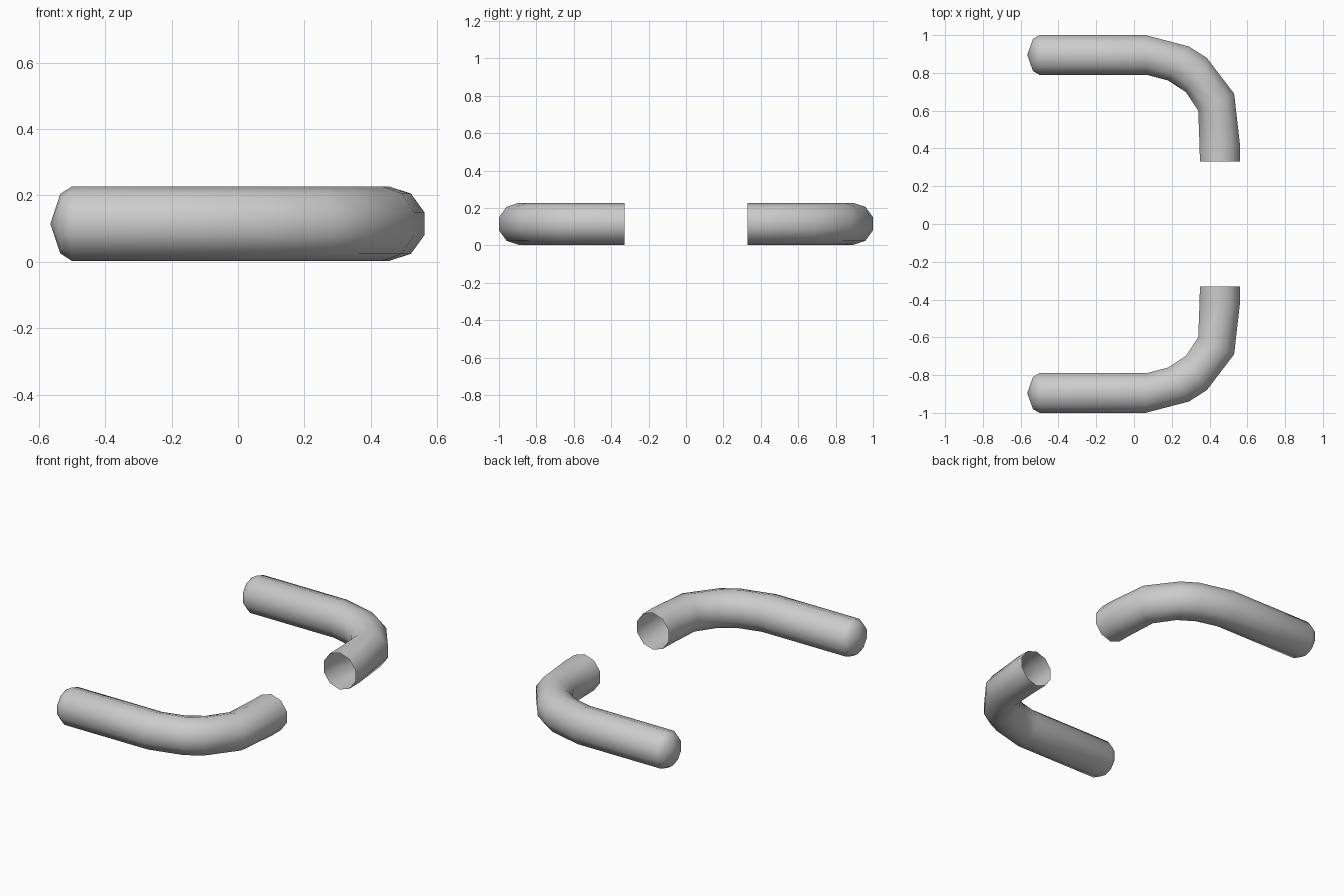
import bpy, bmesh, math
from mathutils import Vector

if "Cube" in bpy.data.objects:
    bpy.data.objects.remove(bpy.data.objects["Cube"])

SIDES = 10
RADIUS = 0.112
ZC = 0.115
FLAT = math.cos(math.radians(18))  # half width of the decagon / radius

# Cross-sections along the handle: (outer x, outer y, inner x, inner y, height scale)
SECTIONS = [
    (-0.535, 0.980, -0.535, 0.810, 0.80),
    (-0.500, 1.000, -0.500, 0.789, 1.0),
    (0.060, 1.000, 0.070, 0.789, 1.0),
    (0.290, 0.940, 0.180, 0.760, 1.0),
    (0.385, 0.880, 0.275, 0.698, 1.0),
    (0.530, 0.690, 0.340, 0.600, 1.0),
    (0.561, 0.420, 0.347, 0.420, 1.0),
    (0.561, 0.330, 0.349, 0.330, 1.0),
]


def curved_tube(name, side):
    bm = bmesh.new()
    # Decagonal rings swept round the bend
    rings = []
    for ox, oy, ix, iy, s in SECTIONS:
        outer, inner = Vector((ox, oy * side, ZC)), Vector((ix, iy * side, ZC))
        mid, half = (outer + inner) / 2, (outer - inner) / 2 / FLAT
        ring = []
        for k in range(SIDES):
            a = math.tau * k / SIDES
            up = Vector((0, 0, RADIUS * s * math.cos(a)))
            ring.append(bm.verts.new(mid + half * math.sin(a) + up))
        rings.append(ring)
    for r0, r1 in zip(rings, rings[1:]):
        for k in range(SIDES):
            n = (k + 1) % SIDES
            bm.faces.new((r0[k], r0[n], r1[n], r1[k]))
    # Blunt pointed cap; the other end stays open
    tip = bm.verts.new((-0.565, 0.895 * side, ZC))
    for k in range(SIDES):
        bm.faces.new((tip, rings[0][(k + 1) % SIDES], rings[0][k]))
    bmesh.ops.recalc_face_normals(bm, faces=bm.faces)
    # Make sure the open shell faces outwards
    bm.normal_update()
    cap = tip.link_faces[0]
    if cap.normal.x > 0:
        bmesh.ops.reverse_faces(bm, faces=bm.faces)
    for f in bm.faces:
        f.smooth = True
    mesh = bpy.data.meshes.new(name)
    bm.to_mesh(mesh)
    bm.free()
    obj = bpy.data.objects.new(name, mesh)
    bpy.context.collection.objects.link(obj)
    return obj


# Mirrored pair of bent tubes
curved_tube("back_bent_tube", 1)
curved_tube("front_bent_tube", -1)
